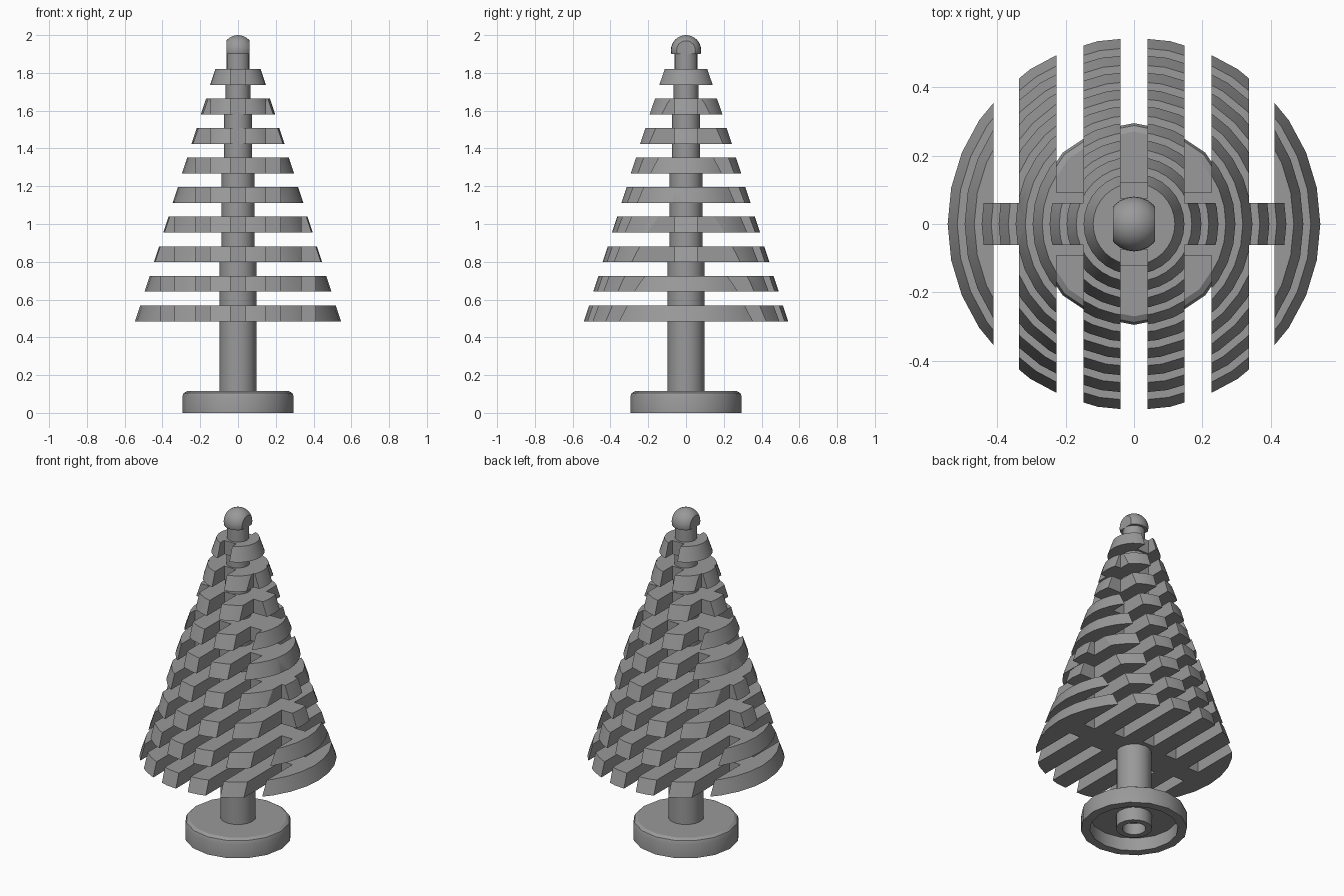
import bpy
import bmesh
import math
from mathutils import Matrix, Vector

cube = bpy.data.objects.get("Cube")
if cube:
    bpy.data.objects.remove(cube, do_unlink=True)

grey = bpy.data.materials.new("Grey")
grey.use_nodes = True
colour = (0.32, 0.32, 0.32, 1)
grey.diffuse_color = colour
grey.node_tree.nodes["Principled BSDF"].inputs["Base Color"].default_value = colour


def make_object(name, bm):
    bmesh.ops.recalc_face_normals(bm, faces=bm.faces)
    mesh = bpy.data.meshes.new(name)
    bm.to_mesh(mesh)
    bm.free()
    mesh.materials.append(grey)
    obj = bpy.data.objects.new(name, mesh)
    bpy.context.collection.objects.link(obj)
    return obj


def select_only(obj):
    bpy.ops.object.select_all(action="DESELECT")
    bpy.context.view_layer.objects.active = obj
    obj.select_set(True)


def smooth(obj):
    select_only(obj)
    bpy.ops.object.shade_smooth_by_angle(angle=math.radians(30))


def lathe(name, profile, sides):
    bm = bmesh.new()
    verts = [bm.verts.new((r, 0, z)) for r, z in profile]
    edges = [bm.edges.new(pair) for pair in zip(verts, verts[1:])]
    bmesh.ops.spin(bm, geom=verts + edges, cent=(0, 0, 0), axis=(0, 0, 1),
                   angle=math.tau, steps=sides, use_merge=True)
    bmesh.ops.remove_doubles(bm, verts=bm.verts, dist=0.0005)
    smooth(make_object(name, bm))


def add_box(bm, x0, x1, y0, y1, z0, z1):
    size = Vector((x1 - x0, y1 - y0, z1 - z0))
    centre = Vector((x0 + x1, y0 + y1, z0 + z1)) / 2
    bmesh.ops.create_cube(bm, size=1, matrix=Matrix.Translation(centre) @ Matrix.Diagonal(size).to_4x4())


# Rounded foot, hollow underneath
lathe("base", [(0, 0.08), (0.245, 0.08), (0.245, 0), (0.295, 0), (0.295, 0.085),
               (0.288, 0.104), (0.27, 0.115), (0, 0.115)], 16)

# Socket under the foot
lathe("base_socket", [(0, 0.07), (0.065, 0.07), (0.065, 0), (0.1, 0), (0.1, 0.08)], 16)

# Trunk that narrows in steps
lathe("trunk", [(0, 0.1), (0.098, 0.1), (0.098, 0.84), (0.087, 0.84), (0.087, 1.31),
                (0.074, 1.31), (0.074, 1.62), (0.065, 1.62), (0.065, 1.78),
                (0.062, 1.78), (0.062, 1.92), (0, 1.92)], 16)

# Branch tiers: tapered discs with slots running front to back
FAR = 1.0
SLOTS = [(0.148, 0.226, 0.092), (0.337, 0.411, 0.062)]
for i in range(9):
    z0 = 0.485 + 0.1565 * i
    z1 = z0 + 0.084
    radius = 0.545 - 0.0497 * i
    bm = bmesh.new()
    bmesh.ops.create_cone(bm, cap_ends=True, segments=32, radius1=radius,
                          radius2=radius - 0.028, depth=z1 - z0,
                          matrix=Matrix.Translation((0, 0, (z0 + z1) / 2)))
    tier = make_object(f"branch_tier_{i + 1}", bm)

    cuts = bmesh.new()
    inner = 0.123 if i < 6 else 0.075
    for s in (-1, 1):
        ys = sorted((s * inner, s * FAR))
        add_box(cuts, -0.04, 0.04, *ys, z0 - 0.1, z1 + 0.1)
        for start, end, bridge in SLOTS:
            if radius <= start:
                continue
            if radius < end + 0.05:
                # Small tiers keep only the bridge beyond the last strip
                end, bridge = FAR, 0.062
            for side in (-1, 1):
                xs = sorted((side * start, side * end))
                ys = sorted((s * bridge, s * FAR))
                add_box(cuts, *xs, *ys, z0 - 0.1, z1 + 0.1)
            if end == FAR:
                break
    cutter = make_object("slot_cutter", cuts)
    cutter.hide_render = True
    mod = tier.modifiers.new("slots", "BOOLEAN")
    mod.operation = "DIFFERENCE"
    mod.solver = "EXACT"
    mod.object = cutter
    select_only(tier)
    bpy.ops.object.modifier_apply(modifier=mod.name)
    bpy.data.objects.remove(cutter, do_unlink=True)
    smooth(tier)

# Domed tip with flat left and right sides
bm = bmesh.new()
bmesh.ops.create_uvsphere(bm, u_segments=24, v_segments=16, radius=0.08,
                          matrix=Matrix.Translation((0, 0, 1.92)))
for point, normal in (((0.062, 0, 0), (1, 0, 0)), ((-0.062, 0, 0), (-1, 0, 0)),
                      ((0, 0, 1.9), (0, 0, -1))):
    cut = bmesh.ops.bisect_plane(bm, geom=bm.verts[:] + bm.edges[:] + bm.faces[:],
                                 plane_co=point, plane_no=normal, clear_outer=True)
    rim = [e for e in cut["geom_cut"] if isinstance(e, bmesh.types.BMEdge)]
    bmesh.ops.holes_fill(bm, edges=rim, sides=0)
smooth(make_object("tip", bm))
